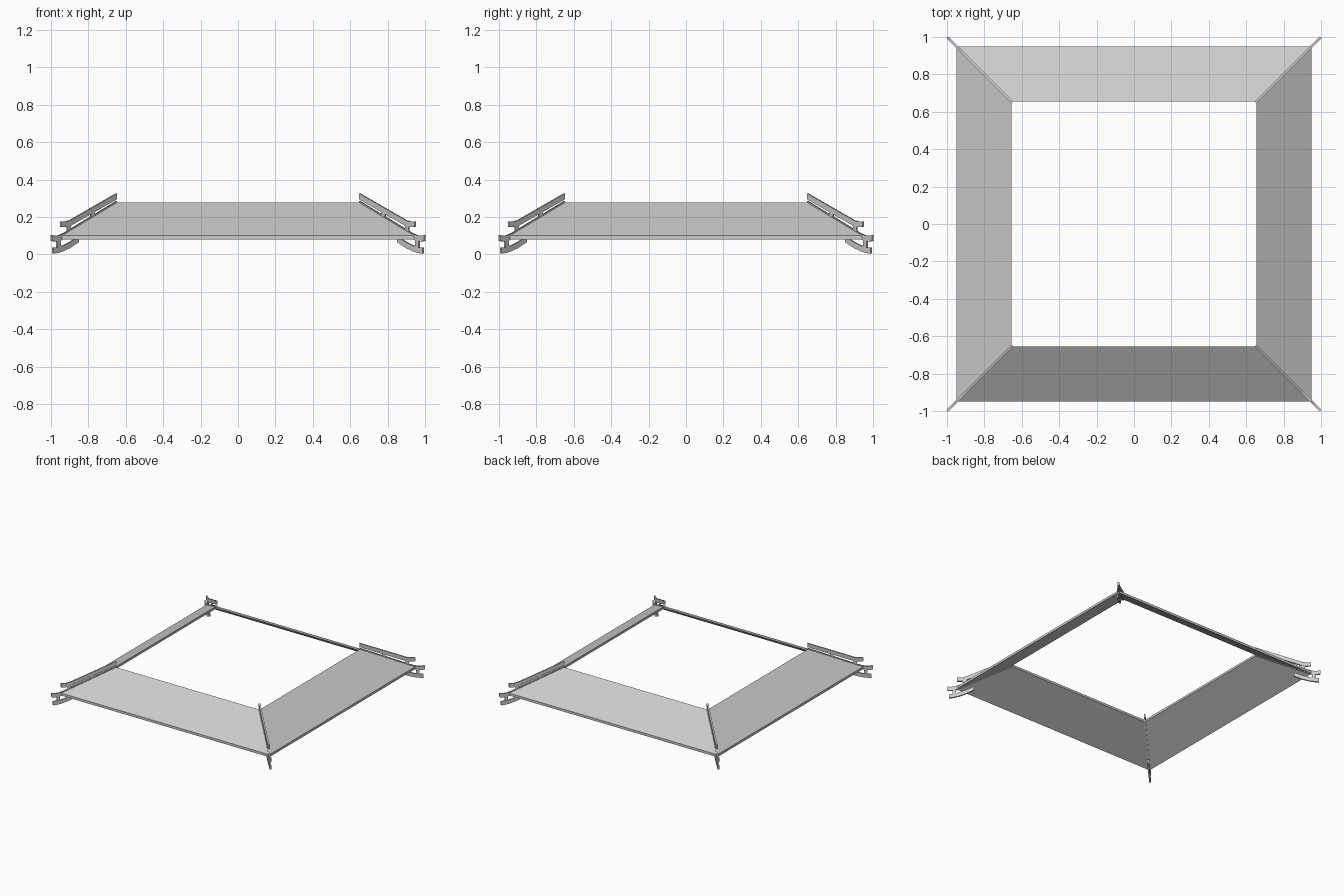
import bpy, bmesh, math
from mathutils import Matrix, Vector

cube = bpy.data.objects.get("Cube")
if cube:
    bpy.data.objects.remove(cube, do_unlink=True)

GREY = (0.6, 0.6, 0.6, 1)
grey = bpy.data.materials.new("light_grey")
grey.use_nodes = True
grey.diffuse_color = GREY
grey.node_tree.nodes["Principled BSDF"].inputs["Base Color"].default_value = GREY

CORNERS = {"back_left": 0, "back_right": 1, "front_right": 2, "front_left": 3}
SIDES = {"back": 0, "right": 1, "front": 2, "left": 3}


def finish(name, bm):
    bmesh.ops.recalc_face_normals(bm, faces=bm.faces)
    mesh = bpy.data.meshes.new(name)
    bm.to_mesh(mesh)
    bm.free()
    mesh.materials.append(grey)
    obj = bpy.data.objects.new(name, mesh)
    bpy.context.collection.objects.link(obj)
    return obj


def loft(name, loops, turn):
    """Join matching closed loops into a solid, capped at both ends."""
    bm = bmesh.new()
    rings = [[bm.verts.new(p) for p in loop] for loop in loops]
    for a, b in zip(rings, rings[1:]):
        n = len(a)
        for i in range(n):
            j = (i + 1) % n
            bm.faces.new((a[i], a[j], b[j], b[i]))
    bm.faces.new(rings[0])
    bm.faces.new(rings[-1])
    rotation = Matrix.Rotation(turn * math.pi / 2, 4, 'Z')
    bmesh.ops.transform(bm, matrix=rotation, verts=bm.verts)
    return finish(name, bm)


def rail(name, path, height, turn, thick=0.012):
    """Upright strip in the diagonal plane; path holds (x, z) centre points."""
    side = Vector((1, -1, 0)).normalized() * thick / 2
    loops = []
    for r, z in path:
        low, high = Vector((r, r, z - height / 2)), Vector((r, r, z + height / 2))
        loops.append([low - side, low + side, high + side, high - side])
    loft(name, loops, turn)


# Four mitred sloping roof panels
panel = [(0.95, 0.10), (0.95, 0.08), (0.655, 0.26), (0.655, 0.278)]
for side, turn in SIDES.items():
    loft("roof_panel_" + side,
         [[(s * r, r, z) for r, z in panel] for s in (-1, 1)], turn)

# Layered rails and their posts on each corner
RAILS = {
    "upper_rail": [(0.65, 0.311), (0.90, 0.167), (0.92, 0.161), (0.947, 0.161)],
    "hip_rail": [(0.65, 0.27), (0.93, 0.1), (0.96, 0.086), (0.98, 0.084), (0.998, 0.088)],
    "lower_rail": [(0.855, 0.08), (0.90, 0.05), (0.94, 0.031), (0.97, 0.022), (0.99, 0.02)],
}
POSTS = {"inner_post": (0.78, 0.19, 0.237),
         "outer_post": (0.905, 0.11, 0.166),
         "lower_post": (0.96, 0.022, 0.088)}
for corner, turn in CORNERS.items():
    for name, path in RAILS.items():
        rail(name + "_" + corner, path, 0.031, turn)
    for name, (x, low, high) in POSTS.items():
        rail(name + "_" + corner,
             [(x - 0.009, (low + high) / 2), (x + 0.009, (low + high) / 2)],
             high - low, turn, 0.01)
